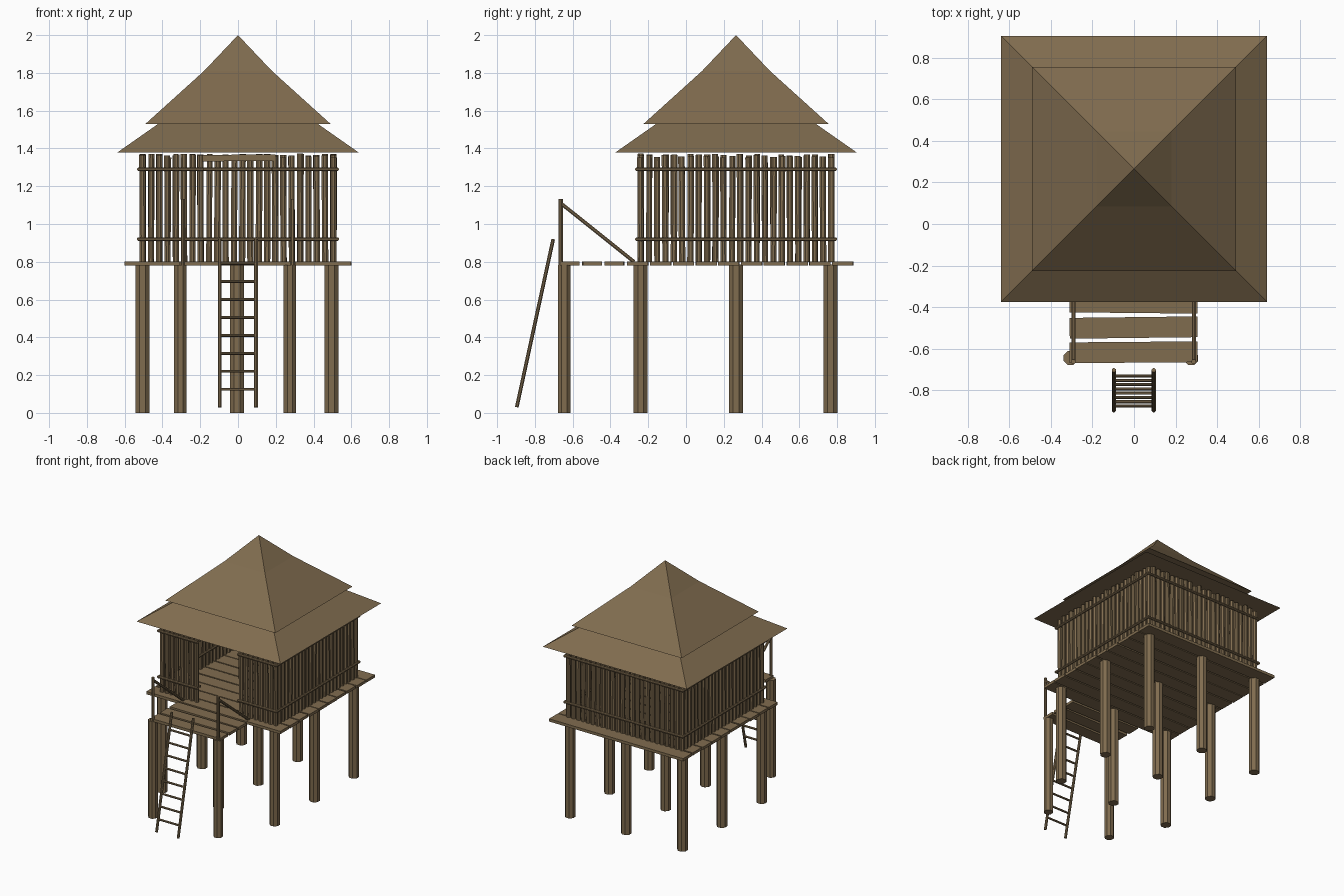
import bpy, bmesh, math, random
from mathutils import Vector, Matrix

if "Cube" in bpy.data.objects:
    bpy.data.objects.remove(bpy.data.objects["Cube"])

random.seed(4)
CY = 0.265          # hut centre in y
HALF = 0.505        # wall line, half width

wood = bpy.data.materials.new("brown wood")
wood.diffuse_color = (0.216, 0.150, 0.078, 1)
wood.use_nodes = True
wood.node_tree.nodes["Principled BSDF"].inputs["Base Color"].default_value = wood.diffuse_color


def finish(bm, name):
    bmesh.ops.recalc_face_normals(bm, faces=bm.faces)
    me = bpy.data.meshes.new(name)
    bm.to_mesh(me)
    bm.free()
    me.materials.append(wood)
    ob = bpy.data.objects.new(name, me)
    bpy.context.collection.objects.link(ob)
    return ob


def pole(bm, a, b, r, sides=8):
    a, b = Vector(a), Vector(b)
    d = b - a
    rot = Vector((0, 0, 1)).rotation_difference(d).to_matrix().to_4x4()
    spin = Matrix.Rotation(math.pi / sides, 4, 'Z')
    bmesh.ops.create_cone(bm, cap_ends=True, segments=sides, radius1=r, radius2=r,
                          depth=d.length, matrix=Matrix.Translation((a + b) / 2) @ rot @ spin)


def box(bm, centre, size, turn=0, axis='Z'):
    m = Matrix.Translation(centre) @ Matrix.Rotation(turn, 4, axis) @ Matrix.Diagonal((*size, 1))
    bmesh.ops.create_cube(bm, size=1, matrix=m)


def roof(name, profile):
    # square rings stacked from (half width, height) pairs; zero width is the tip
    bm = bmesh.new()
    rings = []
    for h, z in profile:
        if h == 0:
            rings.append([bm.verts.new((0, CY, z))] * 4)
        else:
            rings.append([bm.verts.new((sx * h, CY + sy * h, z))
                          for sx, sy in ((-1, -1), (1, -1), (1, 1), (-1, 1))])
    bm.faces.new(rings[0][::-1])
    for lo, hi in zip(rings, rings[1:]):
        for i in range(4):
            j = (i + 1) % 4
            tip = hi[i] is hi[j]
            bm.faces.new([lo[i], lo[j], hi[i]] if tip else [lo[i], lo[j], hi[j], hi[i]])
    finish(bm, name)


# Thatched roof in two tiers
roof("lower_roof", [(0.64, 1.378), (0.42, 1.532)])
roof("upper_roof", [(0.49, 1.53), (0.18, 1.81), (0, 2.0)])

# Stilts under the hut and the porch
bm = bmesh.new()
for x in (-0.505, -0.005, 0.495):
    for y in (-0.24, 0.265, 0.765):
        pole(bm, (x, y, 0), (x, y, 0.785), 0.04)
finish(bm, "hut_stilts")
bm = bmesh.new()
for x in (-0.305, 0.275):
    pole(bm, (x, -0.645, 0), (x, -0.645, 0.782), 0.036)
finish(bm, "porch_stilts")

# Floor planks
bm = bmesh.new()
for i in range(10):
    box(bm, (random.uniform(-0.004, 0.004), -0.255 + i * 0.1205, 0.79),
        (1.195, 0.111, 0.022), random.uniform(-0.004, 0.004))
finish(bm, "hut_floor")
bm = bmesh.new()
for y, turn in ((-0.617, 0.008), (-0.498, 0.012), (-0.378, -0.01)):
    box(bm, (-0.002, y, 0.79), (0.615, 0.1, 0.022), turn)
finish(bm, "porch_floor")

# Walls of upright poles, with rails on both faces and a doorway in front
for name, angle in (("front", 0), ("right", 90), ("back", 180), ("left", 270)):
    m = Matrix.Translation((0, CY, 0)) @ Matrix.Rotation(math.radians(angle), 4, 'Z')
    bm = bmesh.new()
    for i in range(23):
        u = -HALF + i * 2 * HALF / 23
        if name == "front" and abs(u) < 0.18:
            continue
        pole(bm, (u, -HALF, 0.8), (u + random.uniform(-0.004, 0.004), -HALF,
             random.uniform(1.352, 1.372)), random.uniform(0.016, 0.0185))
    bm.transform(m)
    finish(bm, name + "_wall")

    bm = bmesh.new()
    spans = [(-0.53, -0.18), (0.18, 0.53)] if name == "front" else [(-0.53, 0.53)]
    for z in (0.92, 1.29):
        for a, b in spans:
            pole(bm, (a, -HALF - 0.02, z), (b, -HALF - 0.02, z), 0.01)
            pole(bm, (max(a, -0.48), -HALF + 0.02, z), (min(b, 0.48), -HALF + 0.02, z), 0.01)
    bm.transform(m)
    finish(bm, name + "_wall_rails")

# Beam over the doorway
bm = bmesh.new()
box(bm, (0.005, CY - HALF, 1.35), (0.385, 0.035, 0.034), -0.01, 'Y')
finish(bm, "door_lintel")

# Porch handrails
bm = bmesh.new()
for x in (-0.292, 0.288):
    pole(bm, (x, -0.663, 0.78), (x, -0.663, 1.132), 0.012)
    pole(bm, (x, -0.663, 1.11), (x, -0.275, 0.8), 0.0105)
finish(bm, "porch_handrails")

# Ladder leaning on the porch
bm = bmesh.new()
foot, top = Vector((0, -0.896, 0.03)), Vector((0, -0.703, 0.92))
for x in (-0.097, 0.095):
    off = Vector((x, 0, 0))
    pole(bm, foot + off, top + off, 0.0105)
for i in range(8):
    p = foot.lerp(top, (0.095 + i * 0.095) / 0.89)
    pole(bm, (-0.097, p.y, p.z), (0.095, p.y, p.z), 0.008)
finish(bm, "ladder")
